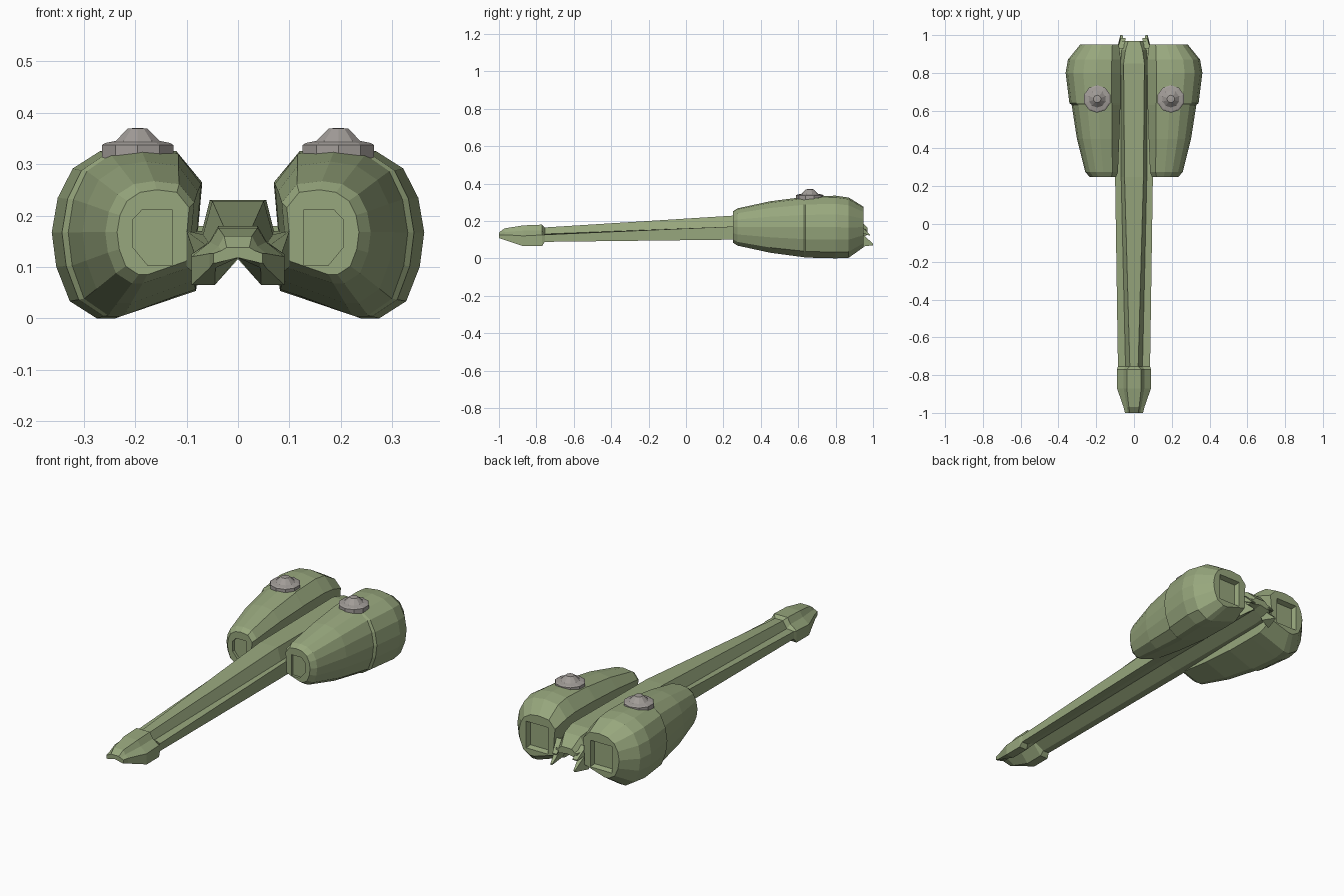
import bpy, bmesh, math
from mathutils import Vector

if "Cube" in bpy.data.objects:
    bpy.data.objects.remove(bpy.data.objects["Cube"])


def material(name, rgb):
    m = bpy.data.materials.new(name)
    m.diffuse_color = (*rgb, 1)
    m.use_nodes = True
    m.node_tree.nodes["Principled BSDF"].inputs["Base Color"].default_value = m.diffuse_color
    return m


GREEN = material("hull green", (0.31, 0.385, 0.205))
GREY = material("turret grey", (0.36, 0.335, 0.315))


def loft(name, rings, mat, closed=True):
    """Skin a list of equal-length point rings and cap both ends."""
    bm = bmesh.new()
    vs = [[bm.verts.new(p) for p in r] for r in rings]
    n = len(rings[0])
    for a, b in zip(vs, vs[1:]):
        for i in range(n if closed else n - 1):
            j = (i + 1) % n
            bm.faces.new((a[i], a[j], b[j], b[i]))
    bm.faces.new(vs[0])
    bm.faces.new(vs[-1])
    bmesh.ops.recalc_face_normals(bm, faces=bm.faces)
    me = bpy.data.meshes.new(name)
    bm.to_mesh(me)
    bm.free()
    me.materials.append(mat)
    ob = bpy.data.objects.new(name, me)
    bpy.context.collection.objects.link(ob)
    return ob


def mirror(ob):
    m = ob.modifiers.new("mirror", "MIRROR")
    m.use_clip = True
    m.merge_threshold = 0.0005


def carve(ob, cutter):
    """Subtract a cutter and discard it."""
    m = ob.modifiers.new("cut", "BOOLEAN")
    m.operation = "DIFFERENCE"
    m.solver = "EXACT"
    m.object = cutter
    bpy.context.view_layer.objects.active = ob
    bpy.ops.object.modifier_apply(modifier=m.name)
    bpy.data.objects.remove(cutter)


def prism(name, pts, y0, y1, inner=1.0):
    """Extrude an xz outline along y; inner scales the y0 end."""
    cx = sum(p[0] for p in pts) / len(pts)
    cz = sum(p[1] for p in pts) / len(pts)
    a = [(cx + (x - cx) * inner, y0, cz + (z - cz) * inner) for x, z in pts]
    return loft(name, [a, [(x, y1, z) for x, z in pts]], GREEN)


# Engine pods: one faceted outline fitted to a box at each station
outline = [(1, .5), (.96, .7), (.86, .87), (.68, .97), (.45, 1), (.17, .97),
           (0, .79), (.03, .5), (.04, .16), (.58, 0), (.7, 0), (.88, .1), (.97, .3)]
stations = [  # y, inner x, outer x, bottom z, top z
    (.25, .095, .235, .085, .25), (.275, .085, .258, .068, .267),
    (.45, .078, .302, .03, .305), (.63, .072, .33, .006, .328),
    (.64, .072, .342, .004, .33), (.80, .07, .362, 0, .335),
    (.87, .07, .35, .003, .325), (.95, .08, .285, .06, .275)]
pod = loft("engine_pod", [[(x0 + u * (x1 - x0), y, z0 + v * (z1 - z0)) for u, v in outline]
                          for y, x0, x1, z0, z1 in stations], GREEN)
# Front intake window and rear exhaust recess
intake = [(.13, .21), (.185, .21), (.204, .19), (.204, .14), (.175, .105), (.13, .105)]
carve(pod, prism("intake_cutter", intake, .265, .2, 1.05))
exhaust = [(.115, .085), (.25, .085), (.25, .235), (.115, .235)]
carve(pod, prism("exhaust_cutter", exhaust, .925, .97, .8))
mirror(pod)

# Long boom with side shelves, hollow underside and flared head
spine = [  # y, top z, top half-width, shoulder x, z, shelf x, z, low z, leg x, arch z
    (-1.0, .138, .022, .032, .132, .048, .126, .108, .042, .118),
    (-.97, .16, .027, .038, .14, .055, .126, .098, .044, .118),
    (-.87, .176, .038, .055, .148, .09, .12, .065, .045, .118),
    (-.77, .18, .038, .055, .15, .09, .125, .065, .045, .118),
    (-.755, .165, .022, .045, .13, .085, .126, .088, .05, .115),
    (.25, .228, .05, .068, .163, .1, .17, .1, .06, .13),
    (.85, .23, .055, .07, .17, .095, .17, .1, .06, .13),
    (.92, .215, .045, .065, .17, .09, .165, .105, .06, .13),
    (.97, .165, .03, .045, .15, .06, .15, .125, .05, .135)]
boom = loft("boom", [[(0, y, t), (a, y, t), (b, y, s), (c, y, e), (c, y, l), (d, y, l), (0, y, m)]
                     for y, t, a, b, s, c, e, l, d, m in spine], GREEN, closed=False)
# Remove the centre seam edges' caps only where the mirrored halves join
mirror(boom)

# Splayed tail fins, tapering down and back to a point
root = [(.045, .90, .17), (.09, .90, .17), (.092, .92, .06), (.05, .92, .09)]
tip = [(.06, .998, .078), (.07, 1.0, .078), (.072, 1.0, .07), (.062, 1.0, .07)]
fin = loft("tail_fin", [root, tip], GREEN)
mirror(fin)
root2 = [(.05, .93, .18), (.085, .93, .18), (.088, .93, .14), (.05, .93, .14)]
tip2 = [(.045, .985, .125), (.07, .985, .125), (.07, .985, .12), (.045, .985, .12)]
mirror(loft("tail_spur", [root2, tip2], GREEN))

# Faceted turrets on the pods
levels = [(.073, .298), (.073, .337), (.066, .341), (.045, .345), (.02, .369), (.006, .37)]
turret = loft("turret", [[(.195 + r * math.cos(math.pi * (k + .5) / 5),
                           .662 + r * math.sin(math.pi * (k + .5) / 5), z) for k in range(10)]
                         for r, z in levels], GREY)
mirror(turret)
